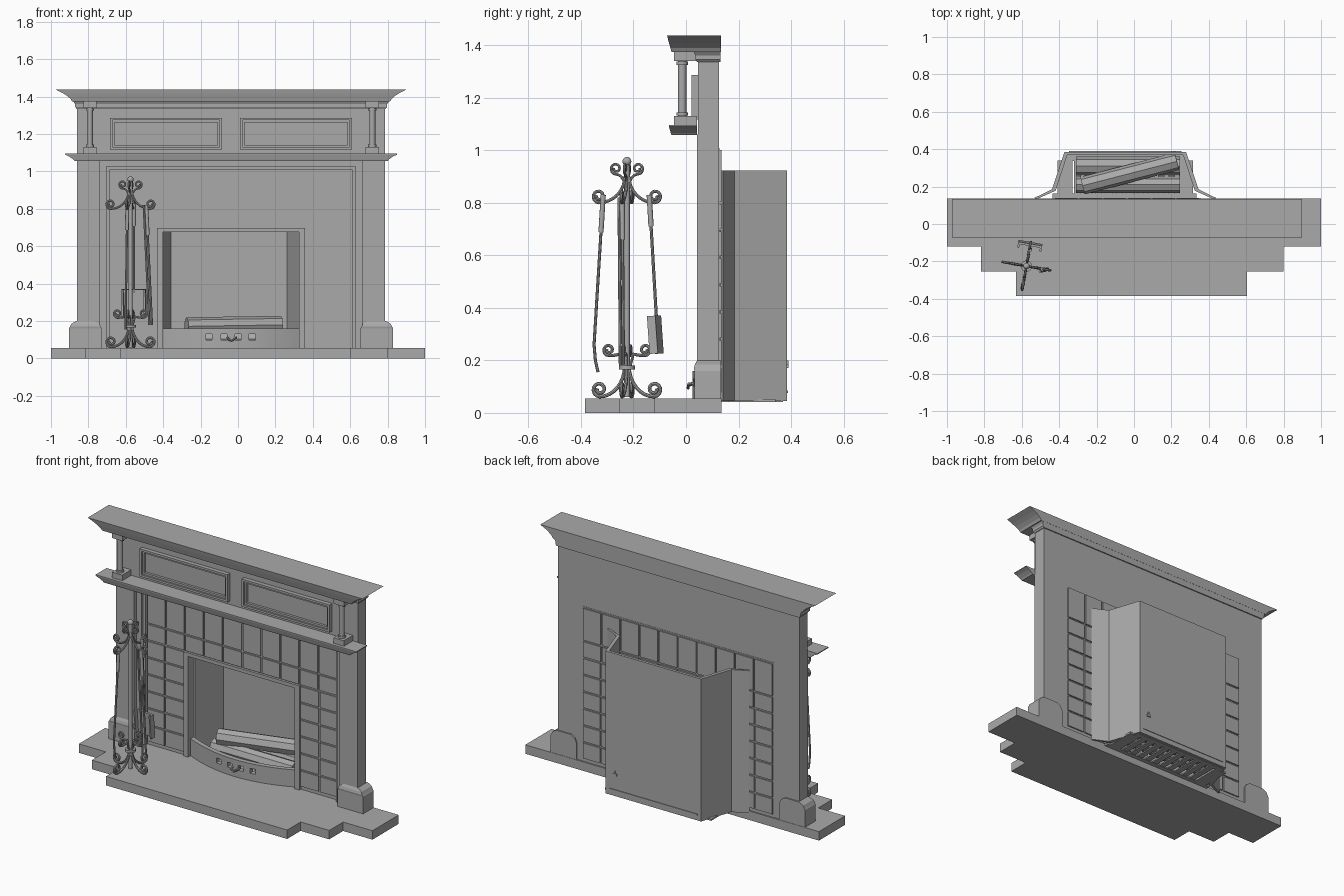
import bpy, bmesh, math
from mathutils import Vector, Matrix

cube = bpy.data.objects.get("Cube")
if cube:
    bpy.data.objects.remove(cube, do_unlink=True)

CX = -0.037  # centre line of the surround

grey = bpy.data.materials.new("stone_grey")
grey.use_nodes = True
COLOUR = (0.4, 0.4, 0.4, 1)
grey.diffuse_color = COLOUR
grey.node_tree.nodes["Principled BSDF"].inputs["Base Color"].default_value = COLOUR


def add(name, data):
    obj = bpy.data.objects.new(name, data)
    bpy.context.collection.objects.link(obj)
    data.materials.append(grey)
    return obj


def from_bmesh(name, bm):
    bmesh.ops.recalc_face_normals(bm, faces=bm.faces)
    mesh = bpy.data.meshes.new(name)
    bm.to_mesh(mesh)
    bm.free()
    return add(name, mesh)


def put_box(bm, x0, x1, y0, y1, z0, z1):
    m = Matrix.Translation(((x0 + x1) / 2, (y0 + y1) / 2, (z0 + z1) / 2))
    bmesh.ops.create_cube(bm, size=1, matrix=m @ Matrix.Diagonal((x1 - x0, y1 - y0, z1 - z0, 1)))


def boxes(name, *specs):
    bm = bmesh.new()
    for s in specs:
        put_box(bm, *s)
    return from_bmesh(name, bm)


def prism(name, outline, z0, z1):
    bm = bmesh.new()
    face = bm.faces.new([bm.verts.new((x, y, z0)) for x, y in outline])
    top = bmesh.ops.extrude_face_region(bm, geom=[face])["geom"]
    bmesh.ops.translate(bm, vec=(0, 0, z1 - z0), verts=[v for v in top if isinstance(v, bmesh.types.BMVert)])
    return from_bmesh(name, bm)


def moulding(name, x, steps, back):
    """Stack of rectangles (z, half width, front y) joined into a moulding."""
    bm = bmesh.new()
    rings = []
    for z, h, f in steps:
        rings.append([bm.verts.new(p) for p in ((x - h, f, z), (x + h, f, z), (x + h, back, z), (x - h, back, z))])
    for a, b in zip(rings, rings[1:]):
        for i in range(4):
            j = (i + 1) % 4
            bm.faces.new((a[i], a[j], b[j], b[i]))
    bm.faces.new(rings[0])
    bm.faces.new(rings[-1])
    return from_bmesh(name, bm)


def tube(name, paths, radius):
    curve = bpy.data.curves.new(name, "CURVE")
    curve.dimensions = "3D"
    curve.bevel_depth = radius
    curve.bevel_resolution = 2
    curve.use_fill_caps = True
    for path in paths:
        spline = curve.splines.new("POLY")
        spline.points.add(len(path) - 1)
        for p, co in zip(spline.points, path):
            p.co = (*co, 1)
    return bake(add(name, curve))


def bake(obj):
    """Replace an object by its evaluated mesh."""
    graph = bpy.context.evaluated_depsgraph_get()
    mesh = bpy.data.meshes.new_from_object(obj.evaluated_get(graph))
    name = obj.name
    bpy.data.objects.remove(obj, do_unlink=True)
    mesh.materials.clear()
    return add(name, mesh)


def smooth(obj):
    for o in bpy.context.selected_objects:
        o.select_set(False)
    obj.select_set(True)
    bpy.context.view_layer.objects.active = obj
    bpy.ops.object.shade_smooth_by_angle(angle=math.radians(40))


def cylinder(name, a, b, radius, sides):
    a, b = Vector(a), Vector(b)
    bm = bmesh.new()
    turn = (b - a).to_track_quat("Z", "Y").to_matrix().to_4x4()
    bmesh.ops.create_cone(bm, cap_ends=True, segments=sides, radius1=radius, radius2=radius,
                          depth=(b - a).length, matrix=Matrix.Translation((a + b) / 2) @ turn)
    return from_bmesh(name, bm)


# Stepped hearth
prism("hearth", [(-1, 0.135), (-1, -0.12), (-0.817, -0.12), (-0.817, -0.255), (-0.63, -0.255), (-0.63, -0.385),
                 (0.605, -0.385), (0.605, -0.255), (0.8, -0.255), (0.8, -0.12), (1, -0.12), (1, 0.135)], 0, 0.055)

# Pillars, their bases, inner trim and small columns on both sides
for side, s in (("right", -1), ("left", 1)):
    def span(a, b):
        return sorted((CX + s * a, CX + s * b))
    boxes(side + "_pillar", (*span(0.70, 0.823), 0.042, 0.125, 0.055, 1.06))
    moulding(side + "_pillar_base", CX + s * 0.779,
             [(0.055, 0.088, 0.032), (0.16, 0.088, 0.032), (0.17, 0.082, 0.03), (0.185, 0.075, 0.034),
              (0.2, 0.05, 0.042)], 0.133)
    boxes(side + "_inner_trim", (*span(0.665, 0.70), 0.065, 0.125, 0.055, 1.06),
          (*span(0.65, 0.665), 0.08, 0.125, 0.055, 1.03))
    mid = CX + s * 0.755
    boxes(side + "_column_blocks", (mid - 0.035, mid + 0.035, -0.045, 0.042, 1.093, 1.13),
          (mid - 0.035, mid + 0.035, -0.045, 0.042, 1.34, 1.376))
    smooth(cylinder(side + "_column", (mid, -0.015, 1.13), (mid, -0.015, 1.34), 0.016, 20))
    for z in (1.132, 1.325):
        smooth(cylinder(side + "_column_ring", (mid, -0.015, z), (mid, -0.015, z + 0.012), 0.022, 20))

# Upper wall, lintel, shelf and crown
boxes("upper_wall", (CX - 0.823, CX + 0.823, 0.045, 0.125, 1.055, 1.376))
boxes("lintel_trim", (CX - 0.70, CX + 0.70, 0.065, 0.125, 1.027, 1.06),
      (CX - 0.665, CX + 0.665, 0.08, 0.125, 1.008, 1.03))
moulding("upper_wall_cornice", CX, [(1.335, 0.826, 0.042), (1.345, 0.834, 0.036), (1.36, 0.834, 0.036),
                                    (1.376, 0.845, 0.028)], 0.132)
moulding("lower_shelf", CX, [(1.057, 0.838, -0.055), (1.066, 0.846, -0.058), (1.08, 0.866, -0.062),
                             (1.09, 0.888, -0.065), (1.096, 0.888, -0.065)], 0.042)
moulding("mantel_crown", CX, [(1.374, 0.85, -0.055), (1.388, 0.858, -0.059), (1.405, 0.878, -0.064),
                              (1.42, 0.902, -0.068), (1.437, 0.936, -0.072)], 0.133)

# Two framed panels
for name, mid in (("right_panel", -0.385), ("left_panel", 0.31)):
    def ring(h, z0, z1, w, y):
        return ((mid - h, mid + h, y, 0.046, z0, z0 + w), (mid - h, mid + h, y, 0.046, z1 - w, z1),
                (mid - h, mid - h + w, y, 0.046, z0 + w, z1 - w), (mid + h - w, mid + h, y, 0.046, z0 + w, z1 - w))
    boxes(name, *ring(0.3, 1.117, 1.287, 0.013, 0.02), *ring(0.287, 1.13, 1.274, 0.012, 0.03))

# Tile backing and tiles
IN, OUT, TOP = 0.395, 0.65, 1.008
boxes("tile_backing", (CX - OUT, CX - IN, 0.1, 0.127, 0.055, TOP), (CX + IN, CX + OUT, 0.1, 0.127, 0.055, TOP),
      (CX - IN, CX + IN, 0.1, 0.127, 0.695, TOP))
tiles = bmesh.new()
GAP = 0.005


def tile(x0, x1, z0, z1):
    put_box(tiles, x0 + GAP, x1 - GAP, 0.092, 0.135, z0 + GAP, z1 - GAP)


columns = [CX - OUT + i * OUT / 5 for i in range(11)]
for a, b in zip(columns, columns[1:]):
    tile(a, b, 0.8, 1.005)
    tile(a, b, 0.697, 0.8)
for row in range(6):
    z = 0.072 + row * 0.104
    for s in (-1, 1):
        for a, b in ((IN, IN + 0.13), (IN + 0.13, OUT)):
            x0, x1 = sorted((CX + s * a, CX + s * b))
            tile(x0, x1, z, z + 0.104)
from_bmesh("tiles", tiles)

# Metal frame of the fire opening
boxes("opening_frame", (CX - IN, CX - 0.363, 0.085, 0.14, 0.055, 0.697), (CX + 0.363, CX + IN, 0.085, 0.14, 0.055, 0.697),
      (CX - 0.363, CX + 0.363, 0.085, 0.14, 0.675, 0.697))

# Firebox of folded sheet, open at the top
half = [(0.325, 0.385), (0.392, 0.185), (0.485, 0.14)]
inner = [(0.31, 0.368), (0.372, 0.178), (0.475, 0.132)]
FX = -0.047
outer_path = [(FX - x, y) for x, y in reversed(half)] + [(FX + x, y) for x, y in half]
inner_path = [(FX + x, y) for x, y in reversed(inner)] + [(FX - x, y) for x, y in inner]
prism("firebox", outer_path + inner_path, 0.045, 0.922)
boxes("firebox_back_rib", (FX - 0.3, FX + 0.3, 0.38, 0.389, 0.075, 0.085))
boxes("firebox_latch", (0.2, 0.225, 0.38, 0.391, 0.17, 0.185), (0.21, 0.217, 0.38, 0.391, 0.185, 0.2))

# Grate: frame and slats
slats = [(-0.32 + i * 0.056, -0.284 + i * 0.056, 0.16, 0.34, 0.045, 0.053) for i in range(10)]
boxes("grate", (-0.435, 0.335, 0.135, 0.162, 0.042, 0.053), (-0.37, 0.28, 0.338, 0.37, 0.042, 0.053),
      (-0.41, -0.33, 0.16, 0.34, 0.042, 0.053), (0.24, 0.315, 0.16, 0.34, 0.042, 0.053), *slats)

# Logs
cylinder("back_log", (-0.31, 0.31, 0.105), (0.245, 0.31, 0.105), 0.05, 8)
cylinder("front_log", (-0.31, 0.21, 0.105), (0.245, 0.21, 0.105), 0.045, 8)
cylinder("top_log", (-0.275, 0.205, 0.172), (0.23, 0.335, 0.18), 0.048, 8)

# Curved fender with four vents and a handle
us = [-1 + i / 10 for i in range(21)]
arc = [(CX + u * 0.363, 0.11 - 0.085 * (1 - u * u)) for u in us]
fender = prism("fender", arc + [(x, y + 0.03) for x, y in reversed(arc)], 0.055, 0.16)
vent_x = (-0.155, -0.075, 0.0, 0.077)
cutter = boxes("vent_cutter", *[(x - 0.017, x + 0.017, -0.05, 0.12, 0.1, 0.13) for x in vent_x])
cutter.hide_render = True
cut = fender.modifiers.new("vents", "BOOLEAN")
cut.operation = "DIFFERENCE"
cut.object = cutter
fender = bake(fender)
bpy.data.objects.remove(cutter, do_unlink=True)
smooth(fender)
smooth(tube("fender_handle", [[(-0.055, 0.03, 0.112), (-0.055, 0.01, 0.105), (-0.035, 0.008, 0.095),
                               (-0.01, 0.01, 0.11), (-0.01, 0.03, 0.112)]], 0.006))

# Tool stand: pole, ball and four sets of scrolls
PX, PY = -0.575, -0.225


def around(angle, r, z):
    return (PX + r * math.cos(angle), PY + r * math.sin(angle), z)


def scroll(angle, start, cx, cz, radius):
    """Arm that leaves the pole, dips outward and curls up into a spiral."""
    drop = cz - radius
    pts = []
    for i in range(8):
        t = i / 8 * math.pi / 2
        pts.append((0.008 + (cx - 0.008) * (1 - math.cos(t)), start + (drop - start) * math.sin(t)))
    for i in range(19):
        a = -math.pi / 2 + i / 18 * math.pi * 2.6
        r = radius * (1 - 0.65 * i / 18)
        pts.append((cx + r * math.cos(a), cz + r * math.sin(a)))
    return [around(angle, r, z) for r, z in pts]


angles = [math.radians(-10 + 90 * i) for i in range(4)]
for name, spec, thick in (("stand_feet", (0.18, 0.105, 0.09, 0.028), 0.007),
                          ("stand_lower_curls", (0.17, 0.07, 0.24, 0.022), 0.006),
                          ("stand_hooks", (0.9, 0.108, 0.825, 0.025), 0.006),
                          ("stand_top_curls", (0.86, 0.042, 0.93, 0.022), 0.005)):
    if name == "stand_lower_curls":
        paths = [[around(a, 0.01, 0.17)] + scroll(a, 0.24, *spec[1:])[4:] for a in angles]
    else:
        paths = [scroll(a, *spec) for a in angles]
    smooth(tube(name, paths, thick))
smooth(cylinder("stand_pole", (PX, PY, 0.06), (PX, PY, 0.95), 0.011, 12))
smooth(cylinder("stand_collar", (PX, PY, 0.165), (PX, PY, 0.18), 0.03, 16))
ball = bmesh.new()
bmesh.ops.create_uvsphere(ball, u_segments=16, v_segments=10, radius=0.017, matrix=Matrix.Translation((PX, PY, 0.957)))
smooth(from_bmesh("stand_ball", ball))

# Hanging tools: poker, tongs and shovel, each with a thicker grip
hangs = {"poker": ((-0.592, -0.315, 0.83), (-0.6, -0.35, 0.26)), "tongs": ((-0.49, -0.243, 0.82), (-0.46, -0.238, 0.18)),
         "shovel": ((-0.556, -0.14, 0.83), (-0.556, -0.112, 0.35))}
for name, (top, low) in hangs.items():
    paths = [[top, low]]
    if name == "poker":
        paths[0] += [(-0.6, -0.345, 0.2), (-0.6, -0.335, 0.155)]
    if name == "tongs":
        paths.append([(x - 0.014, y - 0.012, z) for x, y, z in (top, low)])
    smooth(tube(name, paths, 0.006))
    smooth(cylinder(name + "_grip", top, Vector(top).lerp(Vector(low), 0.25), 0.01, 10))
blade = boxes("shovel_blade", (-0.065, 0.065, -0.006, 0.006, -0.072, 0.072), (-0.065, -0.055, -0.026, 0, -0.072, 0.072),
              (0.055, 0.065, -0.026, 0, -0.072, 0.072))
blade.location = (-0.555, -0.107, 0.298)
blade.rotation_euler = (math.radians(4), 0, math.radians(-10))
